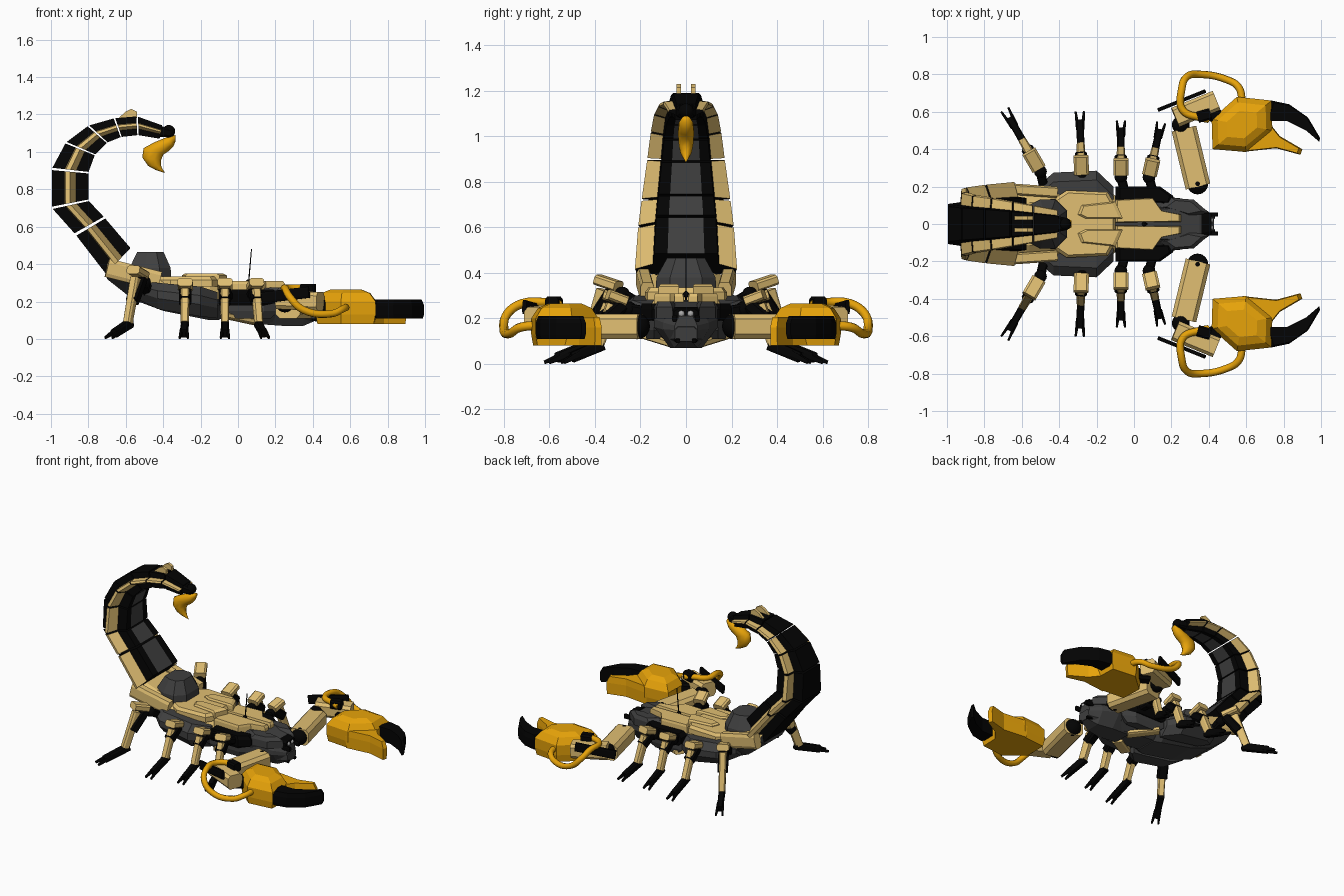
import bpy, bmesh
from math import cos, sin, pi
from mathutils import Vector

cube = bpy.data.objects.get("Cube")
if cube:
    bpy.data.objects.remove(cube, do_unlink=True)


def material(name, color):
    m = bpy.data.materials.new(name)
    m.use_nodes = True
    m.diffuse_color = (*color, 1)
    m.node_tree.nodes["Principled BSDF"].inputs["Base Color"].default_value = (*color, 1)
    return m


BLACK = material("black", (.001, .001, .001))
TAN = material("tan", (.75, .52, .17))
ORANGE = material("orange", (.83, .38, .003))
GREY = material("dark grey", (.05, .05, .05))
PALE = material("pale grey", (.4, .4, .4))


def finish(name, bm, mats, mirror=False, smooth=False):
    bmesh.ops.recalc_face_normals(bm, faces=bm.faces)
    for f in bm.faces:
        f.smooth = smooth
    me = bpy.data.meshes.new(name)
    bm.to_mesh(me)
    bm.free()
    for m in mats:
        me.materials.append(m)
    ob = bpy.data.objects.new(name, me)
    bpy.context.collection.objects.link(ob)
    if mirror:
        ob.modifiers.new("mirror", 'MIRROR').use_axis = (False, True, False)
    return ob


def loft(name, rings, mats, strip=None, mirror=False, smooth=False):
    """Skin a list of rings; strip gives a material index per ring edge."""
    bm = bmesh.new()
    loops = [[bm.verts.new(p) for p in ring] for ring in rings]
    n = len(loops[0])
    for a, b in zip(loops, loops[1:]):
        for i in range(n):
            j = (i + 1) % n
            f = bm.faces.new((a[i], a[j], b[j], b[i]))
            f.material_index = strip[i] if strip else 0
    bm.faces.new(loops[0])
    bm.faces.new(loops[-1])
    return finish(name, bm, mats, mirror, smooth)


def bar(name, a, b, w, h, mat, taper=1, mirror=True):
    """Chamfered bar between two points."""
    a, b = Vector(a), Vector(b)
    q = (b - a).to_track_quat('X', 'Z')
    shape = [(1, .6), (.7, 1), (-.7, 1), (-1, .6), (-1, -.6), (-.7, -1), (.7, -1), (1, -.6)]
    rings = [[p + q @ Vector((0, y * w * s / 2, z * h * s / 2)) for y, z in shape]
             for p, s in ((a, 1), (b, taper))]
    return loft(name, rings, [mat], mirror=mirror)


def prism(name, outline, levels, mat, mirror=True):
    """Stack an outline at (height, scale) levels."""
    c = sum((Vector(p) for p in outline), Vector((0, 0))) / len(outline)
    rings = []
    for z, s in levels:
        rings.append([(*(c + (Vector(p) - c) * s), z) for p in outline])
    return loft(name, rings, [mat], mirror=mirror)


def both(half):
    return half + [(x, -y) for x, y in reversed(half)]


def ball(name, p, r, mat, mirror=True):
    bm = bmesh.new()
    bmesh.ops.create_uvsphere(bm, u_segments=16, v_segments=10, radius=r)
    bmesh.ops.translate(bm, verts=bm.verts, vec=p)
    return finish(name, bm, [mat], mirror, True)


def hull(name, sections, mats, strip):
    """Body shell from (x, half width, bottom, top) sections."""
    half = [(.5, 0), (1, .45), (1, .62), (.6, 1)]
    prof = half + [(-w, d) for w, d in reversed(half)]
    rings = [[(x, w * hw, lo + d * (hi - lo)) for w, d in prof] for x, hw, lo, hi in sections]
    return loft(name, rings, mats, strip)


# Body shells
hull("abdomen", [(-.7, .17, .32, .42), (-.56, .19, .21, .38), (-.4, .2, .15, .33),
                 (-.15, .19, .10, .30), (-.1, .15, .10, .28)],
     [GREY, TAN], [0, 0, 1, 1, 1, 0, 0, 0])
hull("thorax", [(-.13, .15, .11, .28), (.08, .16, .09, .27), (.2, .14, .08, .26)],
     [GREY], None)
hull("head", [(.1, .13, .08, .27), (.24, .14, .07, .275), (.35, .1, .07, .25), (.42, .05, .1, .21)],
     [GREY], None)
pod = [(-.53, .19, .21, .31), (-.43, .275, .16, .3), (-.2, .285, .12, .28), (-.11, .2, .11, .25)]
loft("side_pod", [[(x, .13, lo), (x, y - .05, lo), (x, y, lo * .6 + hi * .4),
                   (x, y, lo * .3 + hi * .7), (x, y - .05, hi), (x, .13, hi)]
                  for x, y, lo, hi in pod], [GREY], mirror=True)
prism("shoulder_pod", [(-.1, .13), (-.1, .2), (.14, .2), (.21, .15), (.2, .11)],
      [(.18, .85), (.2, 1), (.24, 1), (.265, .85)], BLACK)
prism("shoulder_underside", [(-.1, .12), (-.1, .185), (.14, .185), (.22, .14), (.2, .1)],
      [(.11, .7), (.15, 1), (.19, 1)], GREY)
bar("belly_strap", (-.07, .17, .125), (.1, .05, .088), .07, .03, TAN)
prism("rear_hump", both([(-.58, .09), (-.5, .13), (-.42, .13), (-.36, .07)]),
      [(.3, 1.03), (.38, 1), (.465, .64)], GREY, False)
bar("rear_rail", (-.7, .19, .38), (-.42, .17, .31), .06, .1, TAN)
prism("back_plate", both([(-.45, .12), (-.36, .18), (-.14, .17), (-.1, .1)]),
      [(.28, 1), (.315, 1), (.335, .92)], TAN, False)
prism("back_prong", [(-.3, .05), (-.28, .1), (-.1, .12), (-.06, .03), (-.26, .03)],
      [(.3, 1), (.34, 1), (.35, .85)], TAN)
prism("front_plate", [(-.1, .008), (-.1, .13), (.1, .14), (.15, .07), (.25, .05), (.25, .012)],
      [(.25, 1), (.295, 1), (.31, .94)], TAN)
prism("cheek_plate", [(.13, .09), (.2, .14), (.32, .13), (.4, .06), (.3, .04)],
      [(.2, 1), (.25, 1), (.275, .7)], GREY)
bar("face", (.36, 0, .215), (.415, 0, .215), .14, .07, BLACK, .75, False)
bar("jaw", (.36, 0, .135), (.425, 0, .13), .14, .09, GREY, .7, False)
bar("fang", (.36, .05, .2), (.45, .05, .2), .022, .03, BLACK)
bar("lower_fang", (.36, .045, .12), (.43, .035, .1), .03, .03, BLACK, .6)
ball("eye", (.41, .02, .22), .015, PALE)
bar("antenna", (.055, 0, .28), (.072, 0, .48), .007, .007, BLACK, .7, False)
ball("antenna_base", (.055, 0, .305), .014, BLACK, False)

# Tail: joints as outer x, outer z, inner x, inner z, half width
joints = [(-.7, .34, -.57, .48, .225), (-.87, .56, -.715, .65, .21), (-.995, .7, -.8, .74, .195),
          (-.995, .91, -.8, .89, .17), (-.92, 1.05, -.765, .985, .155), (-.8, 1.14, -.7, 1.05, .14),
          (-.66, 1.18, -.625, 1.08, .12), (-.54, 1.19, -.535, 1.09, .1), (-.4, 1.14, -.415, 1.07, .075)]
half = [(.55, 0), (.6, .34), (.96, .37), (1, .5), (.65, .66), (.62, 1), (.36, 1)]
prof = half + [(-w, d) for w, d in reversed(half)]
side = [0, 1, 1, 1, 0, 0]
strip = side + [2] + side[::-1] + [0]
for k, (p, q) in enumerate(zip(joints, joints[1:])):
    rings = []
    for t in (.035, .965):
        ox, oz, ix, iz, hw = (u + (v - u) * t for u, v in zip(p, q))
        rings.append([(ox + (ix - ox) * d, w * hw, oz + (iz - oz) * d) for w, d in prof])
    loft(f"tail_segment_{k + 1}", rings, [BLACK, TAN, GREY], strip)
loft("tail_fin", [[(-.64, y, 1.18), (-.6, y, 1.215), (-.57, y, 1.23), (-.54, y, 1.215), (-.54, y, 1.18)]
                  for y in (.022, .042)], [TAN], mirror=True)
ball("tail_tip_joint", (-.37, 0, 1.11), .034, BLACK, False)
bar("tail_tip_arm", (-.42, 0, 1.11), (-.36, 0, 1.1), .09, .06, BLACK, .7, False)

# Stinger: paired outer and inner edge points with half thickness
sting = [(-.335, 1.09, -.333, 1.06, .02), (-.39, 1.075, -.345, 1.03, .033), (-.45, 1.05, -.37, 1.005, .036),
         (-.505, 1.02, -.4, .985, .036), (-.512, .97, -.412, .955, .033), (-.48, .925, -.412, .93, .026),
         (-.44, .903, -.405, .91, .014), (-.392, .887, -.393, .892, .003)]
rings = []
for ox, oz, ix, iz, t in sting:
    angles = [k * pi / 5 for k in range(10)]
    rings.append([((ox + ix + (ox - ix) * cos(a)) / 2, t * sin(a), (oz + iz + (oz - iz) * cos(a)) / 2)
                  for a in angles])
loft("stinger", rings, [ORANGE], smooth=True)

# Legs: hip, foot, knee height
legs = {"rear": ((-.5, .28), (-.69, .61), .355), "mid_rear": ((-.28, .25), (-.29, .6), .29),
        "mid_front": ((-.07, .25), (-.07, .55), .29), "front": ((.08, .25), (.145, .54), .29)}
for name, (hip, foot, zk) in legs.items():
    hip, foot = Vector(hip), Vector(foot)
    across = (foot - hip).orthogonal().normalized()

    def at(t, z, s=0):
        return (*(hip + (foot - hip) * t + across * s), z)

    bar(name + "_hip", (hip.x + .03, .14, .22), at(0, zk - .05), .05, .05, BLACK)
    ball(name + "_hip_joint", at(0, zk - .05), .034, BLACK)
    bar(name + "_knee", at(.05, zk - .015), at(.32, zk + .015), .08, .045, TAN)
    bar(name + "_thigh", at(.1, zk - .03), at(.34, .2), .066, .06, BLACK)
    bar(name + "_shin", at(.25, zk - .03), at(.47, .085), .048, .055, TAN, .9)
    bar(name + "_ankle", at(.4, .085), at(.86, .028), .042, .05, BLACK, .9)
    for k, s in enumerate((-.022, .022)):
        bar(f"{name}_toe_{k + 1}", at(.74, .045, s * .55), at(1, .007, s), .022, .03, BLACK, .5)

# Arms
ball("shoulder_joint", (.34, .215, .165), .057, BLACK)
bar("upper_arm", (.342, .2, .165), (.267, .51, .165), .135, .11, TAN)
ball("elbow_joint", (.25, .53, .19), .048, BLACK)
bar("forearm", (.22, .57, .21), (.44, .66, .2), .11, .1, TAN)
bar("forearm_blade", (.13, .61, .22), (.38, .71, .25), .02, .06, BLACK)
bar("forearm_box", (.34, .57, .265), (.41, .59, .265), .06, .06, BLACK)
bar("wrist", (.38, .61, .17), (.47, .56, .17), .08, .08, BLACK)

# Claws
prism("claw_palm", [(.42, .4), (.415, .56), (.55, .68), (.735, .66), (.74, .5), (.6, .385)],
      [(.08, .94), (.13, 1), (.2, 1), (.245, .8), (.265, .5)], ORANGE)
prism("claw_fixed_finger", [(.58, .385), (.7, .57), (.78, .47), (.9, .4), (.89, .37), (.76, .405)],
      [(.08, .97), (.16, 1), (.205, .85)], ORANGE)
prism("claw_moving_finger", [(.7, .55), (.735, .66), (.83, .64), (.93, .57), (.995, .46),
                             (.99, .44), (.92, .5), (.82, .55)],
      [(.11, .95), (.13, 1), (.18, 1), (.21, .9)], BLACK)

# Hoses
path = [(.4, .56, .26), (.35, .57, .27), (.26, .61, .27), (.255, .72, .265), (.28, .785, .22), (.35, .8, .155),
        (.5, .77, .135), (.56, .73, .16), (.58, .65, .17)]
cu = bpy.data.curves.new("claw_hoses", 'CURVE')
cu.dimensions = '3D'
cu.bevel_depth = .02
cu.bevel_resolution = 2
cu.resolution_u = 5
cu.use_fill_caps = True
cu.materials.append(ORANGE)
for s in (1, -1):
    sp = cu.splines.new('BEZIER')
    sp.bezier_points.add(len(path) - 1)
    for bp, (x, y, z) in zip(sp.bezier_points, path):
        bp.co = (x, s * y, z)
        bp.handle_left_type = bp.handle_right_type = 'AUTO'
bpy.context.collection.objects.link(bpy.data.objects.new("claw_hoses", cu))
